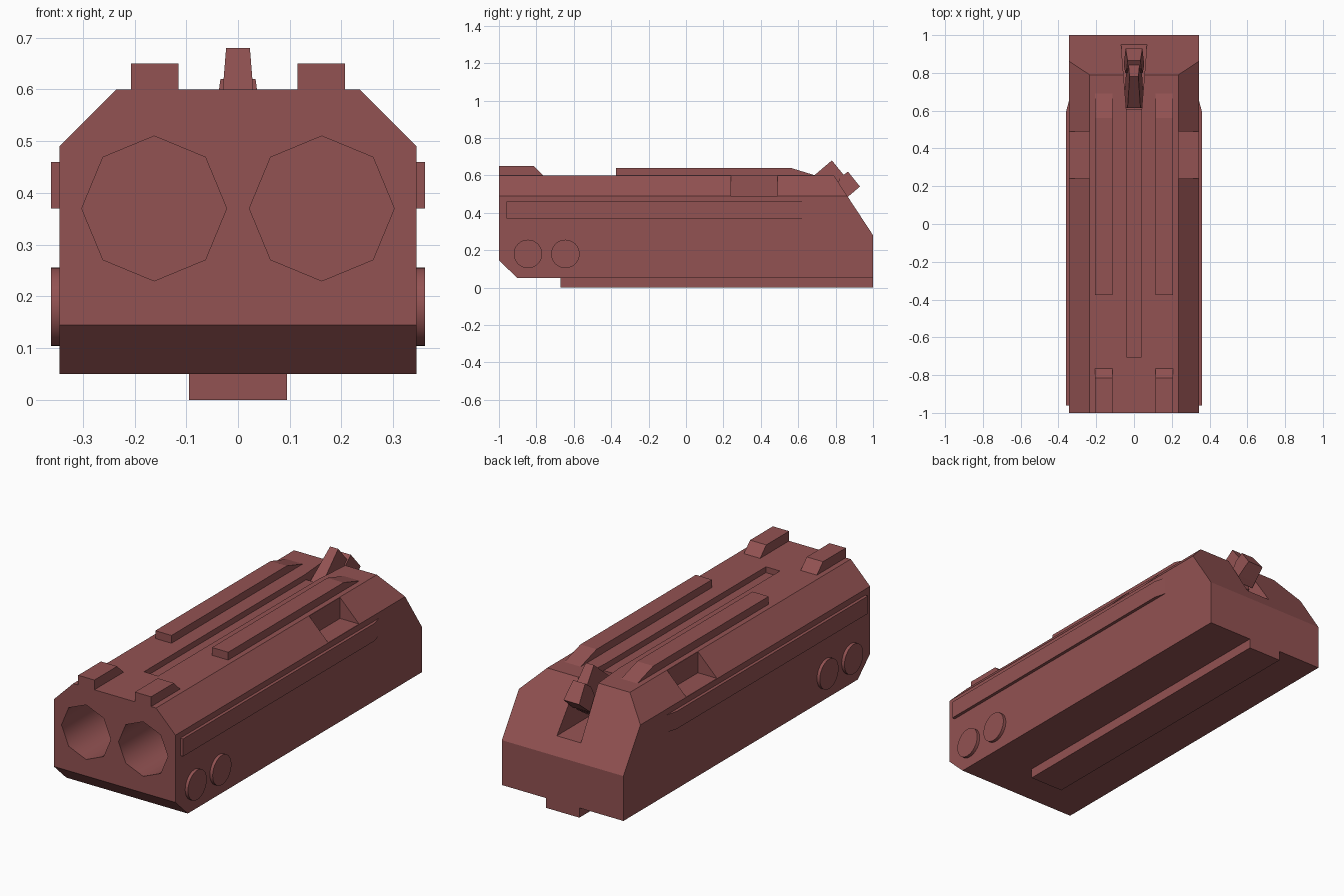
import bpy, bmesh, math
from mathutils import Matrix

if "Cube" in bpy.data.objects:
    bpy.data.objects.remove(bpy.data.objects["Cube"])

mat = bpy.data.materials.new("dark_red")
mat.diffuse_color = (0.29, 0.085, 0.085, 1)
mat.use_nodes = True
mat.node_tree.nodes["Principled BSDF"].inputs["Base Color"].default_value = mat.diffuse_color


def finish(name, bm):
    bmesh.ops.recalc_face_normals(bm, faces=bm.faces)
    me = bpy.data.meshes.new(name)
    bm.to_mesh(me)
    bm.free()
    ob = bpy.data.objects.new(name, me)
    bpy.context.collection.objects.link(ob)
    me.materials.append(mat)
    return ob


def side_prism(name, outline, left, right):
    """Prism from a (y, z) outline; left and right give x at each point."""
    bm = bmesh.new()
    a = [bm.verts.new((left(y, z), y, z)) for y, z in outline]
    b = [bm.verts.new((right(y, z), y, z)) for y, z in outline]
    bm.faces.new(a)
    bm.faces.new(b[::-1])
    for i in range(len(a)):
        j = (i + 1) % len(a)
        bm.faces.new((a[i], b[i], b[j], a[j]))
    return finish(name, bm)


def slab(name, outline, x0, x1):
    return side_prism(name, outline, lambda y, z: x0, lambda y, z: x1)


def tapered(name, outline, half):
    return side_prism(name, outline, lambda y, z: -half(y, z), half)


def box(name, x0, x1, y0, y1, z0, z1):
    return slab(name, [(y0, z0), (y1, z0), (y1, z1), (y0, z1)], x0, x1)


def cylinder(name, sides, r, depth, loc, axis):
    bm = bmesh.new()
    m = Matrix.Translation(loc) @ Matrix.Rotation(math.pi / 2, 4, axis)
    bmesh.ops.create_cone(bm, cap_ends=True, segments=sides, radius1=r,
                          radius2=r, depth=depth, matrix=m)
    return finish(name, bm)


def cut(target, cutter):
    mod = target.modifiers.new("cut", 'BOOLEAN')
    mod.operation = 'DIFFERENCE'
    mod.solver = 'EXACT'
    mod.object = cutter
    bpy.context.view_layer.objects.active = target
    bpy.ops.object.modifier_apply(modifier=mod.name)
    bpy.data.objects.remove(cutter)


def smooth(ob, angle):
    bpy.ops.object.select_all(action='DESELECT')
    ob.select_set(True)
    bpy.context.view_layer.objects.active = ob
    bpy.ops.object.shade_smooth_by_angle(angle=math.radians(angle))


# Main body: chamfered section swept along y, then sliced at both ends
bm = bmesh.new()
section = [(-.345, .05), (.345, .05), (.345, .49), (.235, .6), (-.235, .6), (-.345, .49)]
face = bm.faces.new([bm.verts.new((x, -1, z)) for x, z in section])
ext = bmesh.ops.extrude_face_region(bm, geom=[face])["geom"]
bmesh.ops.translate(bm, vec=(0, 2, 0), verts=[v for v in ext if isinstance(v, bmesh.types.BMVert)])
for co, no in (((0, 1, .28), (0, .32, .21)), ((0, -1, .145), (0, -.095, -.1))):
    res = bmesh.ops.bisect_plane(bm, geom=bm.verts[:] + bm.edges[:] + bm.faces[:],
                                 plane_co=co, plane_no=no, clear_outer=True)
    rim = [e for e in res["geom_cut"] if isinstance(e, bmesh.types.BMEdge)]
    bmesh.ops.contextual_create(bm, geom=rim)
body = finish("body", bm)

# Recesses: twin bores, shoulder notches, top groove, lever slot
for s in (-1, 1):
    cut(body, cylinder("bore_cutter", 8, .14, 1.0, (s * .162, -1, .37), 'X'))
    cut(body, box("notch_cutter", *sorted((s * .236, s * .5)), .24, .49, .491, .8))
cut(body, box("groove_cutter", -.04, .04, -.705, .7, .57, .8))
cut(body, tapered("slot_cutter", [(.61, .38), (.95, .357), (1.1, .357), (1.1, .8), (.61, .8)],
                  lambda y, z: .041 + (y - .61) * .08))
smooth(body, 46)
# keep the large planes crisp: only the bore walls are smooth
for p in body.data.polygons:
    c = p.center
    in_bore = c.y < -.55 and abs(p.normal.y) < .01 and \
        math.hypot(abs(c.x) - .162, c.z - .37) < .139
    p.use_smooth = in_bore

# Mirrored details
for s, side in ((-1, "left"), (1, "right")):
    x0, x1 = sorted((s * .115, s * .207))
    slab(f"top_rail_{side}", [(-.375, .59), (.69, .59), (.69, .6), (.56, .64), (-.375, .64)], x0, x1)
    slab(f"front_lug_{side}", [(-1, .59), (-.765, .59), (-.765, .6), (-.815, .65), (-1, .65)], x0, x1)

    # Side rail, fading into the wall at the back
    rail = [(-.96, .37), (.59, .37), (.65, .37), (.65, .46), (.59, .46), (-.96, .46)]
    side_prism(f"side_rail_{side}", rail, lambda y, z: s * .335,
               lambda y, z: s * (.345 if y > .6 else .361))

    for i, y in enumerate((-.845, -.645)):
        smooth(cylinder(f"side_pin_{side}_{i + 1}", 32, .076, .04, (s * .341, y, .18), 'Y'), 30)

# Underside strip
box("bottom_strip", -.095, .095, -.67, 1, 0, .06)

# Rear lever with flared thumb pad
tapered("lever", [(.615, .54), (.78, .68), (.865, .575), (.83, .455), (.7, .37), (.615, .4)],
        lambda y, z: .023 + max(0, .68 - z) * .08)
tapered("thumb_pad", [(.825, .59), (.866, .62), (.93, .54), (.865, .485), (.84, .465), (.80, .53)],
        lambda y, z: .034 + max(0, .62 - z) * .13)
